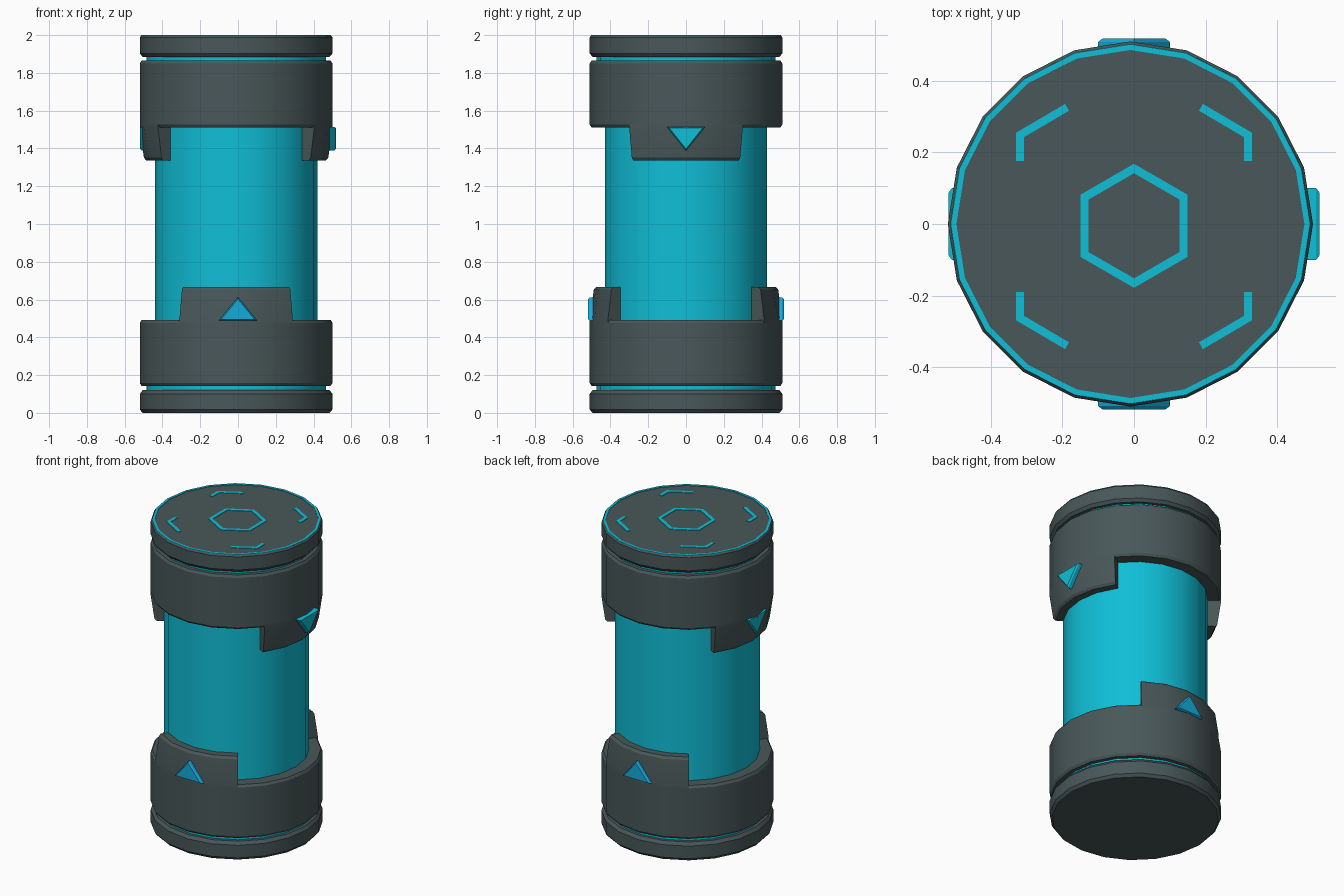
import bpy, bmesh, math
from mathutils import Vector, Matrix

if "Cube" in bpy.data.objects:
    bpy.data.objects.remove(bpy.data.objects["Cube"])

CX, SIDES = -0.01, 20   # the turned parts sit slightly off the x centre


def material(name, rgb):
    m = bpy.data.materials.new(name)
    m.diffuse_color = (*rgb, 1)
    m.use_nodes = True
    m.node_tree.nodes["Principled BSDF"].inputs["Base Color"].default_value = m.diffuse_color
    return m


GREY = material("dark grey metal", (0.066, 0.096, 0.099))
CYAN = material("cyan glow", (0.005, 0.52, 0.68))
BLUE = material("sky blue light", (0.008, 0.41, 0.72))


def finish(name, bm, mat, smooth=True):
    bmesh.ops.recalc_face_normals(bm, faces=bm.faces)
    me = bpy.data.meshes.new(name)
    bm.to_mesh(me)
    bm.free()
    me.materials.append(mat)
    ob = bpy.data.objects.new(name, me)
    bpy.context.collection.objects.link(ob)
    if smooth:
        bpy.ops.object.select_all(action='DESELECT')
        ob.select_set(True)
        bpy.context.view_layer.objects.active = ob
        bpy.ops.object.shade_smooth_by_angle(angle=math.radians(25))
    return ob


def sweep(name, profile, mat, start=0, steps=SIDES, closed=False):
    """Turn an (r, z) profile about the axis, fully or as a sector."""
    bm = bmesh.new()
    full = steps == SIDES
    count = steps if full else steps + 1
    rings = []
    for i in range(count):
        a = math.radians(start + i * 360 / SIDES)
        rings.append([bm.verts.new((CX + r * math.cos(a), r * math.sin(a), z)) for r, z in profile])
    n = len(profile)
    for i in range(steps):
        p, q = rings[i], rings[(i + 1) % count]
        for j in range(n if closed else n - 1):
            k = (j + 1) % n
            bm.faces.new((p[j], q[j], q[k], p[k]))
    if full and not closed:
        bm.faces.new([r[0] for r in rings])
        bm.faces.new([r[-1] for r in rings])
    elif not full:
        bm.faces.new(rings[0])
        bm.faces.new(rings[-1])
    return finish(name, bm, mat)


def strip(name, pts, width, closed=False):
    """Thin mitred line plate on the lid."""
    bm = bmesh.new()
    pts = [Vector(p) for p in pts]
    n = len(pts)
    rows = []
    for i, p in enumerate(pts):
        d = []
        if i > 0 or closed:
            d.append((p - pts[i - 1]).normalized())
        if i < n - 1 or closed:
            d.append((pts[(i + 1) % n] - p).normalized())
        t = sum(d, Vector((0, 0))).normalized()
        nrm = Vector((-t.y, t.x)) * (width / 2 / max(0.3, t.dot(d[0])))
        rows.append([bm.verts.new((v.x, v.y, z)) for v, z in
                     ((p + nrm, 1.995), (p + nrm, 2.0), (p - nrm, 2.0), (p - nrm, 1.995))])
    for i in range(n if closed else n - 1):
        p, q = rows[i], rows[(i + 1) % n]
        for j in range(4):
            bm.faces.new((p[j], q[j], q[(j + 1) % 4], p[(j + 1) % 4]))
    if not closed:
        bm.faces.new(rows[0])
        bm.faces.new(rows[-1])
    finish(name, bm, CYAN, False)


def arrow(name, angle, base_z, tip_z, mat):
    """Triangular light with a chamfered front, facing out at the angle."""
    bm = bmesh.new()
    mid = (2 * base_z + tip_z) / 3
    layers = []
    for depth, s in ((0.47, 1), (0.509, 1), (0.518, 0.88)):
        layers.append([bm.verts.new((depth, w * s, mid + (z - mid) * s))
                       for w, z in ((-0.1, base_z), (0.1, base_z), (0, tip_z))])
    for a, b in zip(layers, layers[1:]):
        for j in range(3):
            k = (j + 1) % 3
            bm.faces.new((a[j], a[k], b[k], b[j]))
    bm.faces.new(layers[0])
    bm.faces.new(layers[-1])
    bm.transform(Matrix.Rotation(math.radians(angle), 4, 'Z'))
    finish(name, bm, mat, False)


# Glowing tube, including the wider cores seen in the grooves
sweep("glowing_tube", [(0.475, 0.08), (0.475, 0.3), (0.43, 0.3), (0.43, 1.7),
                       (0.475, 1.7), (0.475, 1.95)], CYAN)

# End discs and collars
sweep("base_disc", [(0.495, 0), (0.51, 0.018), (0.51, 0.1), (0.495, 0.12), (0.46, 0.12)], GREY)
sweep("lid_disc", [(0.46, 1.885), (0.495, 1.885), (0.51, 1.903), (0.51, 1.988), (0.503, 1.997)], GREY)
for name, lo, hi in (("lower_collar", 0.143, 0.492), ("upper_collar", 1.512, 1.865)):
    sweep(name, [(0.42, lo), (0.5, lo), (0.51, lo + 0.015), (0.51, hi - 0.015),
                 (0.5, hi), (0.42, hi)], GREY, closed=True)

# Tabs and arrows: lower pair front and back, upper pair left and right
tab = [(0.42, 0.47), (0.51, 0.47), (0.51, 0.5), (0.488, 0.652), (0.476, 0.667), (0.42, 0.667)]
for label, ang in (("front", 270), ("back", 90)):
    sweep("lower_tab_" + label, tab, GREY, ang - 36, 4, True)
    arrow("lower_arrow_" + label, ang, 0.49, 0.612, BLUE)
for label, ang in (("right", 0), ("left", 180)):
    sweep("upper_tab_" + label, [(r, 2.003 - z) for r, z in tab], GREY, ang - 36, 4, True)
    arrow("upper_arrow_" + label, ang, 1.513, 1.388, CYAN)

# Lid markings: rim line, hexagon and four corner brackets
sweep("lid_rim_line", [(0.486, 1.99), (0.486, 2.0), (0.502, 2.0), (0.504, 1.993)], CYAN, closed=True)
strip("lid_hexagon", [(0.16 * math.sin(i * math.pi / 3), -0.005 + 0.16 * math.cos(i * math.pi / 3))
                      for i in range(6)], 0.023, True)
for sx in (-1, 1):
    for sy in (-1, 1):
        strip("lid_bracket", [(sx * x, sy * y - 0.007) for x, y in
                              ((0.187, 0.333), (0.318, 0.256), (0.318, 0.183))], 0.022)
